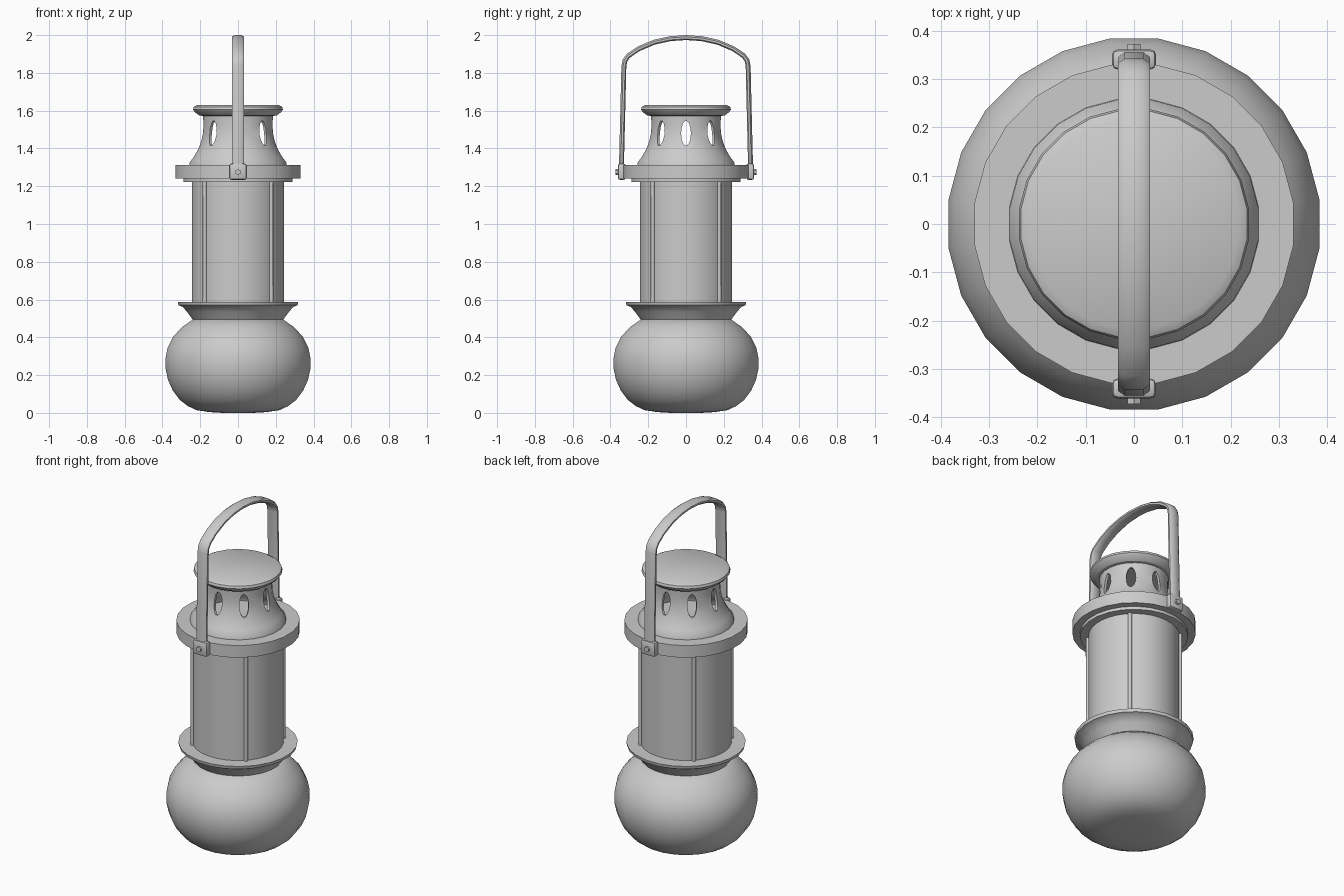
import bpy, bmesh, math
from mathutils import Matrix, Vector

if "Cube" in bpy.data.objects:
    bpy.data.objects.remove(bpy.data.objects["Cube"])

SEG = 24


def finish(name, bm, angle=35):
    bmesh.ops.recalc_face_normals(bm, faces=bm.faces)
    me = bpy.data.meshes.new(name)
    bm.to_mesh(me)
    bm.free()
    me.shade_smooth()
    me.set_sharp_from_angle(angle=math.radians(angle))
    ob = bpy.data.objects.new(name, me)
    bpy.context.collection.objects.link(ob)
    return ob


def lathe(name, profile, closed=False, angle=35, seg=SEG):
    """Spin (radius, z) points about z; open profiles are capped at both ends."""
    bm = bmesh.new()
    rings = []
    for r, z in profile:
        ring = []
        for i in range(seg):
            a = (i + 0.5) * math.tau / seg
            ring.append(bm.verts.new((r * math.cos(a), r * math.sin(a), z)))
        rings.append(ring)
    pairs = list(zip(rings, rings[1:]))
    if closed:
        pairs.append((rings[-1], rings[0]))
    else:
        bm.faces.new(rings[0])
        bm.faces.new(rings[-1])
    for a, b in pairs:
        for i in range(seg):
            j = (i + 1) % seg
            bm.faces.new((a[i], a[j], b[j], b[i]))
    return finish(name, bm, angle)


# Rounded fuel tank
lathe("tank", [(0.08, 0), (0.15, 0.004), (0.22, 0.014), (0.268, 0.036), (0.31, 0.068),
               (0.348, 0.118), (0.374, 0.175), (0.387, 0.235), (0.387, 0.29), (0.376, 0.345),
               (0.345, 0.405), (0.298, 0.455), (0.24, 0.495)])

# Flared collar above the tank
lathe("collar", [(0.235, 0.485), (0.25, 0.505), (0.272, 0.535), (0.296, 0.562),
                 (0.318, 0.57), (0.322, 0.588), (0.24, 0.588)])

# Glass cylinder with four guard rods
lathe("glass", [(0.246, 0.58), (0.246, 1.235)], seg=32)
for i in range(4):
    a = math.radians(45 + 90 * i)
    bm = bmesh.new()
    bmesh.ops.create_cone(bm, cap_ends=True, segments=8, radius1=0.011, radius2=0.011, depth=0.66,
                          matrix=Matrix.Translation((0.249 * math.cos(a), 0.249 * math.sin(a), 0.91)))
    finish(f"guard_rod_{i + 1}", bm, 50)

# Plate and heavy ring above the glass
lathe("upper_plate", [(0.292, 1.222), (0.292, 1.25)])
lathe("upper_ring", [(0.333, 1.24), (0.333, 1.312)])

# Hollow chimney
chimney = lathe("chimney", [(0.261, 1.305), (0.259, 1.325), (0.236, 1.355), (0.213, 1.395),
                            (0.197, 1.435), (0.187, 1.48), (0.184, 1.53), (0.188, 1.585),
                            (0.172, 1.585), (0.168, 1.53), (0.171, 1.48), (0.181, 1.435),
                            (0.197, 1.395), (0.22, 1.355), (0.242, 1.325), (0.244, 1.305)],
                closed=True)

# Eight oval vents cut through the chimney wall
bm = bmesh.new()
for i in range(8):
    m = (Matrix.Rotation(i * math.pi / 4, 4, 'Z') @ Matrix.Translation((0.21, 0, 1.48))
         @ Matrix.Diagonal((1, 0.026, 0.066, 1)) @ Matrix.Rotation(math.pi / 2, 4, 'Y'))
    bmesh.ops.create_cone(bm, cap_ends=True, segments=14, radius1=1, radius2=1, depth=0.16, matrix=m)
cutter = finish("vent_cutter", bm)
cutter.hide_render = True
mod = chimney.modifiers.new("vents", 'BOOLEAN')
mod.operation = 'DIFFERENCE'
mod.solver = 'EXACT'
mod.object = cutter
bpy.context.view_layer.objects.active = chimney
bpy.ops.object.modifier_apply(modifier=mod.name)
bpy.data.objects.remove(cutter)
chimney.data.set_sharp_from_angle(angle=math.radians(35))

# Chimney cap
lathe("chimney_cap", [(0.18, 1.572), (0.205, 1.574), (0.228, 1.59), (0.24, 1.606),
                      (0.236, 1.62), (0.218, 1.63)], angle=30)

# Carrying handle: rounded strip swept along a planar path
half = [(0.343, 1.26), (0.337, 1.5), (0.329, 1.835), (0.323, 1.865), (0.306, 1.89),
        (0.25, 1.928), (0.17, 1.962), (0.085, 1.981)]
path = [Vector(p) for p in half + [(0, 1.987)] + [(-y, z) for y, z in reversed(half)]]
w, t = 0.033, 0.013
section = [(-w, -t * 0.5), (-w * 0.75, -t), (w * 0.75, -t), (w, -t * 0.5),
           (w, t * 0.3), (w * 0.6, t), (-w * 0.6, t), (-w, t * 0.3)]
bm = bmesh.new()
rings = []
for i, p in enumerate(path):
    d = (path[min(i + 1, len(path) - 1)] - path[max(i - 1, 0)]).normalized()
    n = Vector((d.y, -d.x))
    if n.dot(p - Vector((0, 1.4))) < 0:
        n = -n
    rings.append([bm.verts.new((x, p.x + n.x * k, p.y + n.y * k)) for x, k in section])
for a, b in zip(rings, rings[1:]):
    for i in range(8):
        j = (i + 1) % 8
        bm.faces.new((a[i], a[j], b[j], b[i]))
bm.faces.new(rings[0])
bm.faces.new(rings[-1])
finish("handle", bm, 40)

# Handle brackets and pivot bolts on both sides
for side, s in (("front", -1), ("back", 1)):
    bm = bmesh.new()
    bmesh.ops.create_cube(bm, size=1, matrix=Matrix.Translation((0, s * 0.34, 1.277))
                          @ Matrix.Diagonal((0.092, 0.042, 0.086, 1)))
    bmesh.ops.bevel(bm, geom=bm.edges[:], offset=0.012, segments=2, profile=0.5, affect='EDGES')
    finish(f"{side}_bracket", bm, 40)
    bm = bmesh.new()
    bmesh.ops.create_cone(bm, cap_ends=True, segments=6, radius1=0.016, radius2=0.016, depth=0.03,
                          matrix=Matrix.Translation((0, s * 0.357, 1.275))
                          @ Matrix.Rotation(math.pi / 2, 4, 'X'))
    finish(f"{side}_bolt", bm)
